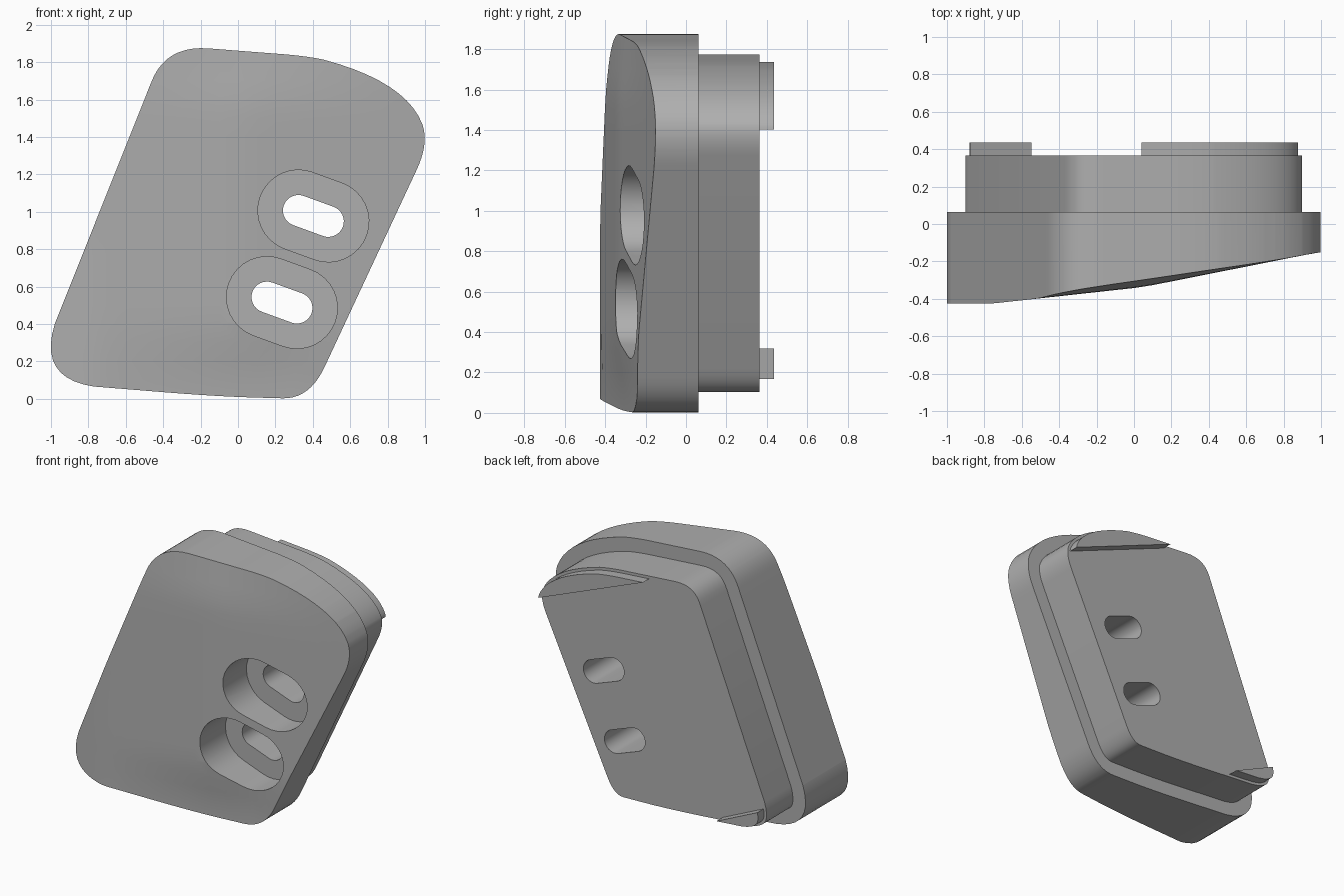
import bpy, bmesh, math
from mathutils import Vector

if "Cube" in bpy.data.objects:
    bpy.data.objects.remove(bpy.data.objects["Cube"], do_unlink=True)

GREY = (0.43, 0.43, 0.43, 1.0)
mat = bpy.data.materials.new("plain grey")
mat.use_nodes = True
mat.diffuse_color = GREY
bsdf = next(n for n in mat.node_tree.nodes if n.type == "BSDF_PRINCIPLED")
bsdf.inputs["Base Color"].default_value = GREY

# Curved stretches of the outline: start, control, end (x, z), counter-clockwise
CORNERS = [
    ((-0.98, 0.4), (-1.07, 0.11), (-0.77, 0.066)),
    ((-0.4, 0.036), (-0.1, 0.012), (0.1, 0.007)),
    ((0.24, 0.003), (0.385, 0.0), (0.465, 0.175)),
    ((0.96, 1.235), (1.02, 1.37), (0.985, 1.47)),
    ((0.985, 1.47), (0.897, 1.696), (0.46, 1.813)),
    ((0.46, 1.813), (0.36, 1.835), (0.2, 1.846)),
    ((-0.16, 1.874), (-0.39, 1.89), (-0.465, 1.69)),
]


def make_outline(steps=10):
    pts = []
    for a, b, c in CORNERS:
        a, b, c = Vector(a), Vector(b), Vector(c)
        for i in range(steps + 1):
            t = i / steps
            p = a * (1 - t) ** 2 + b * 2 * t * (1 - t) + c * t * t
            if not pts or (p - pts[-1]).length > 1e-4:
                pts.append(p)
    return pts


def inset(pts, d):
    out = []
    for i, p in enumerate(pts):
        e1 = (p - pts[i - 1]).normalized()
        e2 = (pts[(i + 1) % len(pts)] - p).normalized()
        n1, n2 = Vector((-e1.y, e1.x)), Vector((-e2.y, e2.x))
        out.append(p + (n1 + n2) * d / (1 + n1.dot(n2)))
    return out


def clip(pts, a, b):
    """Keep the part of a convex outline left of the line a-b."""
    a, d = Vector(a), Vector(b) - Vector(a)
    side = lambda p: d.x * (p.y - a.y) - d.y * (p.x - a.x)
    out = []
    for i, q in enumerate(pts):
        p = pts[i - 1]
        sp, sq = side(p), side(q)
        if sp * sq < 0:
            out.append(p.lerp(q, sp / (sp - sq)))
        if sq >= 0:
            out.append(q)
    return out


def slot(centre, half, r, tilt=math.radians(-20), steps=16):
    pts = []
    for end in (1, -1):
        for i in range(steps + 1):
            a = math.pi * i / steps - math.pi / 2 + (0 if end == 1 else math.pi)
            x, z = end * half + r * math.cos(a), r * math.sin(a)
            pts.append(Vector((centre[0] + x * math.cos(tilt) - z * math.sin(tilt),
                               centre[1] + x * math.sin(tilt) + z * math.cos(tilt))))
    return pts


def front_depth(x, z):
    """Sloping, slightly domed front surface."""
    fade = min(1, max(0, (z - 0.08) / 0.3)) * min(1, max(0, (1.87 - z) / 0.3))
    dome = 0.04 * fade * max(0, 1 - abs(x - 0.05) / 0.9)
    return max(-0.425, -0.42 + 0.154 * (x + 0.75) - dome)


def finish(bm, name):
    bmesh.ops.recalc_face_normals(bm, faces=bm.faces)
    me = bpy.data.meshes.new(name)
    bm.to_mesh(me)
    bm.free()
    me.materials.append(mat)
    ob = bpy.data.objects.new(name, me)
    bpy.context.collection.objects.link(ob)
    return ob


def prism(name, pts, y0, y1, grid=0.0):
    """Extrude an outline along y; with a grid, shape the front surface."""
    bm = bmesh.new()
    bm.faces.new([bm.verts.new((p.x, y0, p.y)) for p in pts])
    if grid:
        for axis in ((1, 0, 0), (0, 0, 1)):
            for i in range(-20, 21):
                bmesh.ops.bisect_plane(bm, geom=bm.verts[:] + bm.edges[:] + bm.faces[:],
                                       plane_co=Vector(axis) * (i * grid + 0.003), plane_no=axis)
    front = bm.verts[:]
    res = bmesh.ops.extrude_face_region(bm, geom=bm.faces[:], use_keep_orig=True)
    for g in res["geom"]:
        if isinstance(g, bmesh.types.BMVert):
            g.co.y = y1
    if grid:
        for v in front:
            v.co.y = front_depth(v.co.x, v.co.z)
    return finish(bm, name)


def activate(ob):
    bpy.ops.object.select_all(action="DESELECT")
    ob.select_set(True)
    bpy.context.view_layer.objects.active = ob


def cut(ob, cutters):
    activate(ob)
    for c in cutters:
        mod = ob.modifiers.new("cut", "BOOLEAN")
        mod.operation, mod.solver, mod.object = "DIFFERENCE", "EXACT", c
        bpy.ops.object.modifier_apply(modifier=mod.name)


outline = make_outline()

# Main bodies
front_housing = prism("front_housing", outline, -0.4, 0.063, grid=0.1)
rear_plug = prism("rear_plug", inset(outline, 0.1), 0.063, 0.365)

# Retaining tabs on opposite corners of the back
tab_outline = inset(outline, 0.12)
upper_tab = prism("upper_tab", clip(tab_outline, (0.06, 1.73), (0.86, 1.41)), 0.365, 0.435)
lower_tab = prism("lower_tab", clip(tab_outline, (-0.53, 0.16), (-0.88, 0.32)), 0.365, 0.435)

# Slotted holes with wide front pockets
pockets, slots = [], []
for centre in ((0.403, 0.978), (0.235, 0.515)):
    pockets.append(prism("pocket_cutter", slot(centre, 0.085, 0.217), -0.7, -0.055))
    slots.append(prism("slot_cutter", slot(centre, 0.085, 0.083), -0.8, 0.8))
cut(front_housing, pockets + slots)
cut(rear_plug, slots)
for c in pockets + slots:
    bpy.data.objects.remove(c, do_unlink=True)

for ob in (front_housing, rear_plug, upper_tab, lower_tab):
    activate(ob)
    bpy.ops.object.shade_smooth_by_angle(angle=math.radians(30))
